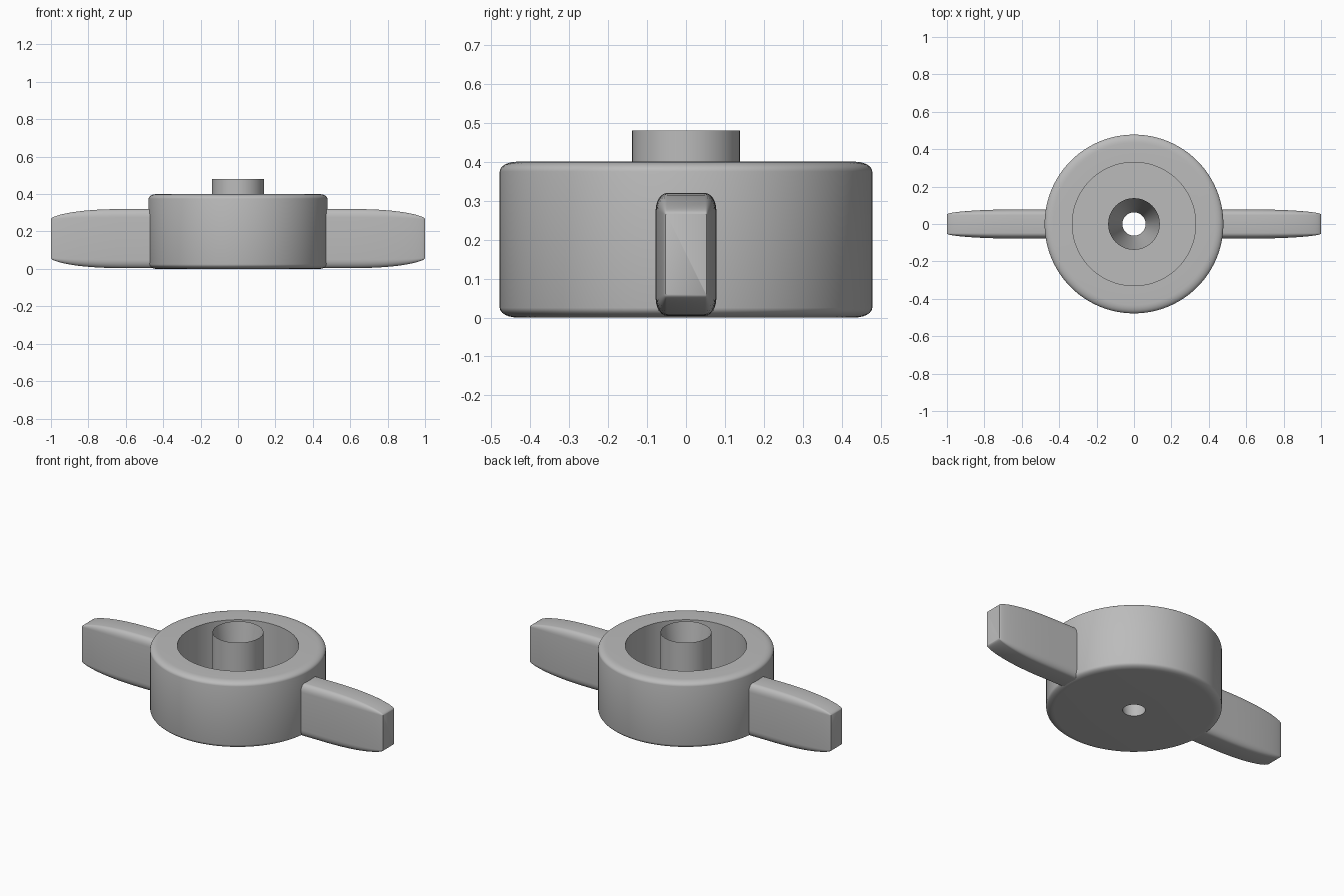
import bpy
import bmesh
from math import cos, sin, pi, tau, radians, sqrt

cube = bpy.data.objects.get("Cube")
if cube:
    bpy.data.objects.remove(cube, do_unlink=True)

grey = bpy.data.materials.new("plain grey")
grey.use_nodes = True
grey.diffuse_color = (0.5, 0.5, 0.5, 1)
grey.node_tree.nodes["Principled BSDF"].inputs["Base Color"].default_value = (0.5, 0.5, 0.5, 1)


def finish(name, bm):
    bmesh.ops.recalc_face_normals(bm, faces=bm.faces)
    mesh = bpy.data.meshes.new(name)
    bm.to_mesh(mesh)
    bm.free()
    mesh.materials.append(grey)
    obj = bpy.data.objects.new(name, mesh)
    bpy.context.collection.objects.link(obj)
    bpy.ops.object.select_all(action="DESELECT")
    obj.select_set(True)
    bpy.context.view_layer.objects.active = obj
    bpy.ops.object.shade_smooth_by_angle(angle=radians(32))
    return obj


def skin(bm, rings, closed):
    """Join matching rings of points with quads."""
    loops = [[bm.verts.new(p) for p in ring] for ring in rings]
    n = len(loops[0])
    pairs = list(zip(loops, loops[1:]))
    if closed:
        pairs.append((loops[-1], loops[0]))
    for a, b in pairs:
        for i in range(n):
            j = (i + 1) % n
            bm.faces.new((a[i], a[j], b[j], b[i]))
    return loops


def arc(cx, cy, rx, ry, start, steps=6):
    """Quarter ellipse, anticlockwise from the start angle."""
    return [(cx + rx * cos(start + pi / 2 * k / steps),
             cy + ry * sin(start + pi / 2 * k / steps)) for k in range(steps + 1)]


# Hub: rounded cup with a central post and a tapered bore
R, H, RX, RZ = 0.478, 0.4, 0.045, 0.025
profile = [(0.062, 0)]
profile += arc(R - RX, RZ, RX, RZ, -pi / 2)
profile += arc(R - RX, H - RZ, RX, RZ, 0)
profile += [(0.33, H), (0.33, 0.06), (0.138, 0.06), (0.138, 0.48)]
SEG = 96
bm = bmesh.new()
skin(bm, [[(r * cos(tau * s / SEG), r * sin(tau * s / SEG), z) for s in range(SEG)]
          for r, z in profile], True)
finish("hub", bm)


# Wings: rounded bars that curve in towards a flat tip
def wing(name, side):
    bm = bmesh.new()
    rings = []
    steps = 16
    for k in range(steps + 1):
        t = sin(pi / 2 * k / steps)
        x = 0.42 if k == 0 else 0.6 + 0.4 * t
        drop = 1 - sqrt(max(0, 1 - t * t)) if k else 0
        drop = 0.3 * t ** 3 + 0.7 * drop
        half_w = 0.078 - 0.026 * drop
        half_h = 0.158 - 0.054 * drop
        ry, rz = 0.03 * (1 - 0.95 * drop), 0.045 * (1 - 0.95 * drop)
        ring = []
        for q, (sy, sz) in enumerate(((1, 1), (-1, 1), (-1, -1), (1, -1))):
            ring += arc(sy * (half_w - ry), 0.162 + sz * (half_h - rz), ry, rz, q * pi / 2)
        rings.append([(side * x, y, z) for y, z in ring])
    loops = skin(bm, rings, False)
    bm.faces.new(loops[0])
    bm.faces.new(loops[-1])
    finish(name, bm)


for name, side in (("left_wing", 1), ("right_wing", -1)):
    wing(name, side)
